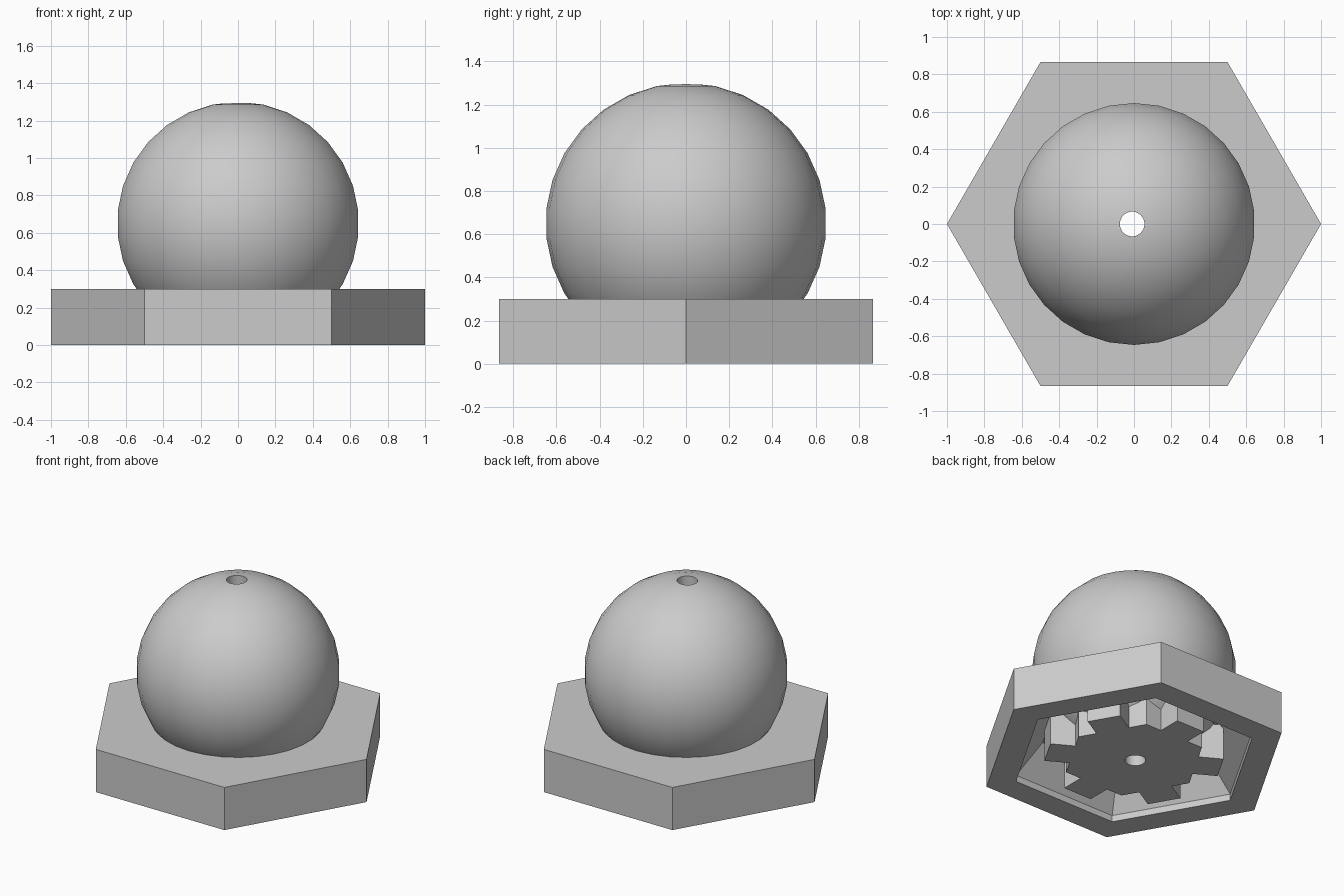
import bpy, bmesh
from math import sin, cos, pi, radians
from mathutils import Matrix, Vector

cube = bpy.data.objects.get("Cube")
if cube:
    bpy.data.objects.remove(cube, do_unlink=True)

grey = bpy.data.materials.new("plain_grey")
grey.use_nodes = True
GREY = (0.6, 0.6, 0.6, 1)
grey.diffuse_color = GREY
grey.node_tree.nodes["Principled BSDF"].inputs["Base Color"].default_value = GREY


def add_object(name, bm):
    bmesh.ops.recalc_face_normals(bm, faces=bm.faces)
    mesh = bpy.data.meshes.new(name)
    bm.to_mesh(mesh)
    bm.free()
    mesh.materials.append(grey)
    obj = bpy.data.objects.new(name, mesh)
    bpy.context.collection.objects.link(obj)
    return obj


def stacked_rings(name, profile, sides):
    """Sweep a (radius, height) profile around z and cap both ends."""
    bm = bmesh.new()
    rings = [[bm.verts.new((r * cos(2 * pi * i / sides), r * sin(2 * pi * i / sides), z))
              for i in range(sides)] for r, z in profile]
    for low, high in zip(rings, rings[1:]):
        for i in range(sides):
            j = (i + 1) % sides
            bm.faces.new((low[i], low[j], high[j], high[i]))
    bm.faces.new(rings[0])
    bm.faces.new(rings[-1])
    return add_object(name, bm)


def activate(obj):
    bpy.ops.object.select_all(action='DESELECT')
    obj.select_set(True)
    bpy.context.view_layer.objects.active = obj


# Hexagonal base with a lipped, sloping pocket underneath
base = stacked_rings("hex_base", [(0.62, 0.25), (0.8, 0.045), (0.8, 0), (1, 0), (1, 0.3), (0.1, 0.3)], 6)

# Hexagonal hub inside the pocket
HUB = 0.46
hub = stacked_rings("pocket_hub", [(HUB, 0), (HUB, 0.27)], 6)

# One block on each side of the hub
inner, outer, width, height = HUB * cos(pi / 6), 0.56, 0.22, 0.27
bm = bmesh.new()
for i in range(6):
    place = (Matrix.Rotation(radians(30 + 60 * i), 4, 'Z')
             @ Matrix.Translation(((inner + outer) / 2, 0, height / 2))
             @ Matrix.Diagonal((outer - inner, width, height, 1)))
    bmesh.ops.create_cube(bm, size=1, matrix=place)
add_object("hub_blocks", bm)

# Ball resting in the base
bm = bmesh.new()
bmesh.ops.create_uvsphere(bm, u_segments=30, v_segments=15, radius=0.65,
                          matrix=Matrix.Translation((0, 0, 0.65)))
ball = add_object("ball", bm)

# Hole drilled from top to bottom
drill = stacked_rings("hole_cutter", [(0.066, -0.2), (0.066, 1.5)], 30)
drill.location.x = -0.01
drill.hide_render = True
for part in (base, hub, ball):
    cut = part.modifiers.new("hole", 'BOOLEAN')
    cut.operation = 'DIFFERENCE'
    cut.solver = 'EXACT'
    cut.object = drill
    activate(part)
    bpy.ops.object.modifier_apply(modifier=cut.name)
bpy.data.objects.remove(drill, do_unlink=True)

activate(ball)
bpy.ops.object.shade_smooth_by_angle(angle=radians(35))
